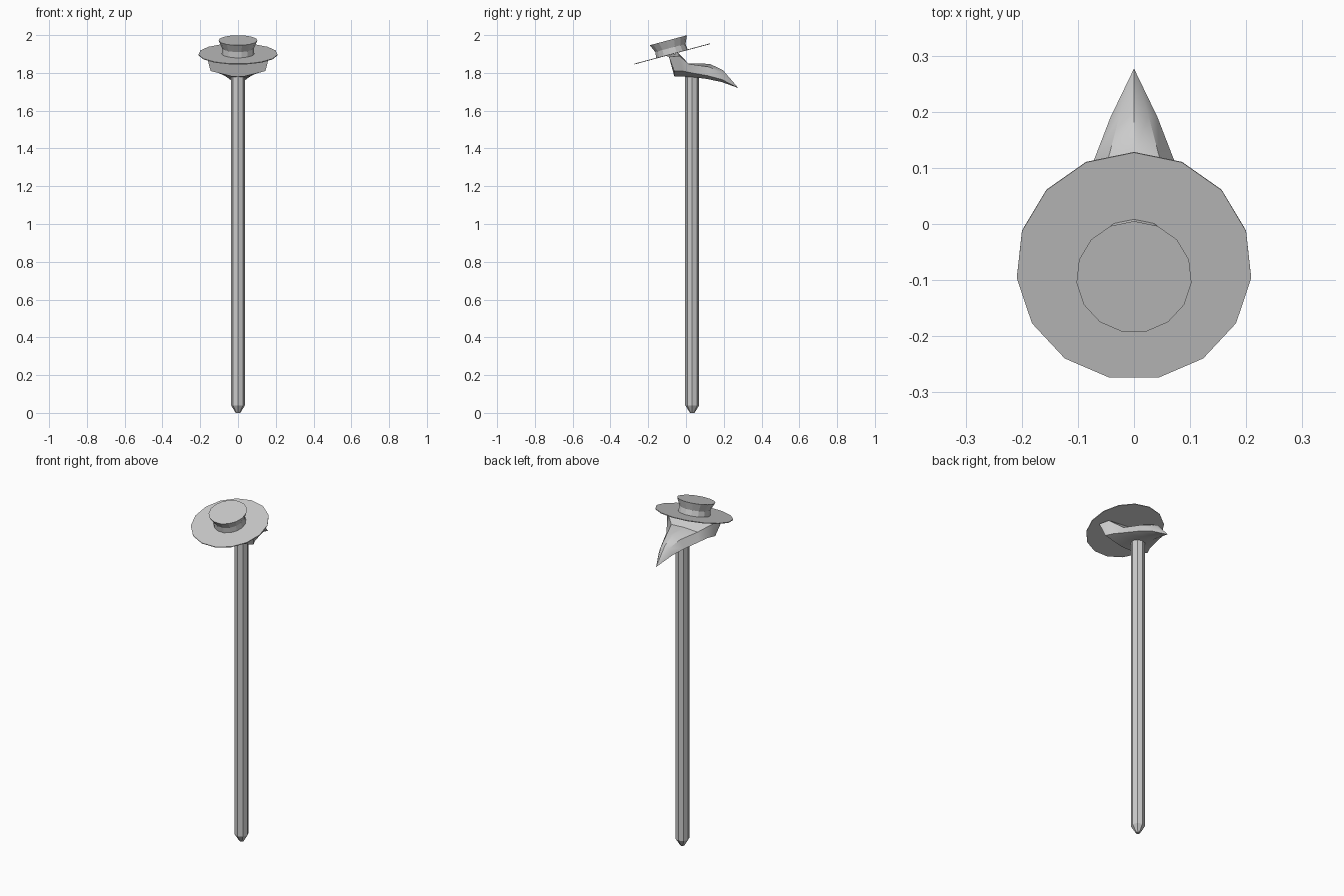
import bpy, bmesh, math
from mathutils import Matrix, Vector

if "Cube" in bpy.data.objects:
    bpy.data.objects.remove(bpy.data.objects["Cube"])


def make_object(name, bm, matrix=None):
    bmesh.ops.recalc_face_normals(bm, faces=bm.faces)
    mesh = bpy.data.meshes.new(name)
    bm.to_mesh(mesh)
    bm.free()
    obj = bpy.data.objects.new(name, mesh)
    bpy.context.collection.objects.link(obj)
    if matrix:
        obj.matrix_world = matrix
    return obj


def loft(name, rings, tip=None, matrix=None):
    """Skin equal-length rings, cap the ends, optionally close to a tip."""
    bm = bmesh.new()
    loops = [[bm.verts.new(p) for p in ring] for ring in rings]
    n = len(loops[0])
    for a, b in zip(loops, loops[1:]):
        for i in range(n):
            j = (i + 1) % n
            bm.faces.new((a[i], a[j], b[j], b[i]))
    bm.faces.new(loops[0])
    if tip:
        t = bm.verts.new(tip)
        for i in range(n):
            bm.faces.new((loops[-1][i], loops[-1][(i + 1) % n], t))
    else:
        bm.faces.new(loops[-1])
    return make_object(name, bm, matrix)


def lathe(name, profile, sides, matrix=None):
    rings = [[(r * math.sin(2 * math.pi * i / sides),
               r * math.cos(2 * math.pi * i / sides), z)
              for i in range(sides)] for r, z in profile]
    return loft(name, rings, matrix=matrix)


# Pole with a tapered foot
lathe("pole", [(0.012, 0), (0.037, 0.04), (0.037, 1.80)], 8,
      Matrix.Translation((0, 0.033, 0)))

# Tilted hat: thin brim and flared crown
tilt = Matrix.Translation((0, -0.075, 1.90)) @ Matrix.Rotation(math.radians(15), 4, 'X')
lathe("hat_brim", [(0.21, -0.002), (0.21, 0.002)], 15, tilt)
lathe("hat_crown", [(0.087, 0.0), (0.084, 0.033), (0.103, 0.075)], 15, tilt)


# Head: wide upturned front narrowing to a drooping point at the back
def head_ring(top, shoulder, edge, base):
    right = [shoulder, edge, base]
    left = [(-x, y, z) for x, y, z in reversed(right)]
    return [(0, *top)] + right + left


head = loft("head", [
    head_ring((-0.105, 1.89), (0.165, -0.09, 1.885), (0.145, -0.063, 1.81), (0.035, -0.062, 1.782)),
    head_ring((-0.04, 1.905), (0.145, -0.035, 1.89), (0.125, -0.02, 1.81), (0.037, -0.01, 1.78)),
    head_ring((0.012, 1.85), (0.085, 0.015, 1.847), (0.105, 0.03, 1.80), (0.036, 0.03, 1.778)),
    head_ring((0.125, 1.848), (0.045, 0.12, 1.832), (0.071, 0.115, 1.785), (0.03, 0.11, 1.768)),
    head_ring((0.195, 1.815), (0.026, 0.193, 1.803), (0.042, 0.19, 1.765), (0.018, 0.188, 1.752)),
], tip=(0, 0.277, 1.72))

bpy.context.view_layer.objects.active = head
head.select_set(True)
bpy.ops.object.shade_smooth_by_angle(angle=math.radians(35))
